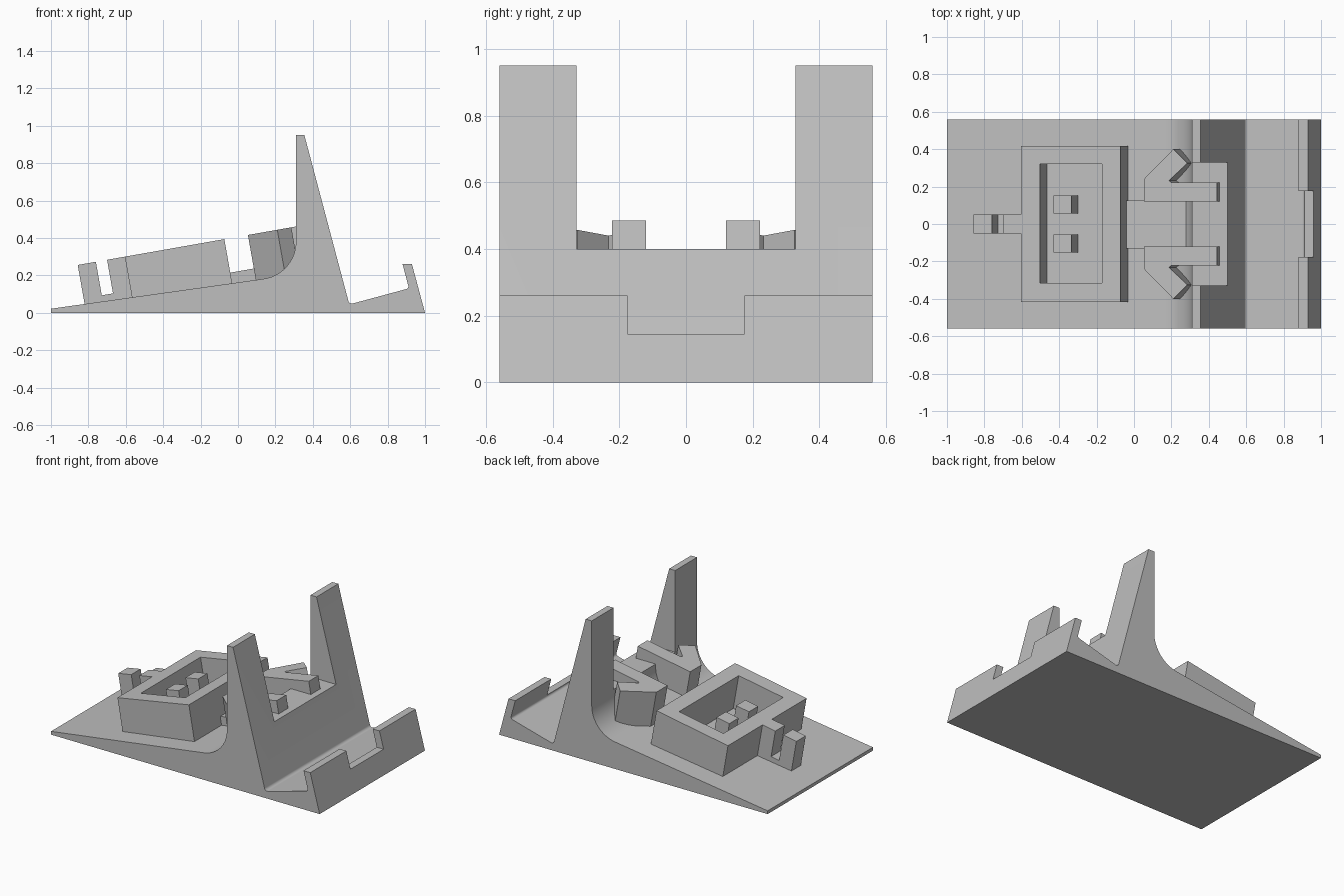
import bpy, bmesh, math
from mathutils import Vector

cube = bpy.data.objects.get("Cube")
if cube:
    bpy.data.objects.remove(cube, do_unlink=True)

GREY = (0.52, 0.52, 0.52, 1)
grey = bpy.data.materials.new("plain grey")
grey.diffuse_color = GREY
grey.use_nodes = True
grey.node_tree.nodes["Principled BSDF"].inputs["Base Color"].default_value = GREY

HALF = 0.56                      # half width of the stand
TILT = math.radians(10)          # tilt of the raised parts
DOWN = Vector((math.sin(TILT), 0, -math.cos(TILT)))
RIM, LOW = 0.407, 0.222          # height at x = 0 of the two tilted top planes


def solid(name, top, bottom, top_hole=None, bottom_hole=None):
    """Join two matching loops into a solid, or a ring if holes are given."""
    bm = bmesh.new()
    loops = [[bm.verts.new(p) for p in l] for l in (top, bottom, top_hole, bottom_hole) if l]
    n = len(top)

    def band(a, b):
        for i in range(n):
            j = (i + 1) % n
            bm.faces.new((a[i], a[j], b[j], b[i]))

    band(loops[0], loops[1])
    if top_hole:
        band(loops[2], loops[0])
        band(loops[1], loops[3])
        band(loops[3], loops[2])
    else:
        bm.faces.new(loops[0])
        bm.faces.new(loops[1])
    bmesh.ops.recalc_face_normals(bm, faces=bm.faces)
    mesh = bpy.data.meshes.new(name)
    bm.to_mesh(mesh)
    bm.free()
    mesh.materials.append(grey)
    obj = bpy.data.objects.new(name, mesh)
    bpy.context.collection.objects.link(obj)
    return obj


def raised(name, outline, plane=RIM, depth=0.25, hole=None):
    """Tilted block: plan outline lifted to a sloping plane, sunk into the base."""
    def lift(pts):
        return [Vector((x, y, plane + x * math.tan(TILT))) for x, y in pts]

    def sink(pts):
        return [p + DOWN * depth for p in lift(pts)]

    if hole:
        return solid(name, lift(outline), sink(outline), lift(hole), sink(hole))
    return solid(name, lift(outline), sink(outline))


def rect(x0, x1, y0, y1):
    return [(x0, y0), (x1, y0), (x1, y1), (x0, y1)]


def rounded(corners, steps=12):
    """Profile with arcs at corners that have a radius."""
    pts = []
    for i, (x, z, r) in enumerate(corners):
        c = Vector((x, z))
        if not r:
            pts.append(c)
            continue
        a = (Vector(corners[i - 1][:2]) - c).normalized()
        b = (Vector(corners[(i + 1) % len(corners)][:2]) - c).normalized()
        half = a.angle(b) / 2
        centre = c + (a + b).normalized() * (r / math.sin(half))
        start = c + a * (r / math.tan(half)) - centre
        end = c + b * (r / math.tan(half)) - centre
        for k in range(steps + 1):
            t = k / steps
            pts.append(centre + start.lerp(end, t).normalized() * r)
    return pts


# Stand body: ramp, upright, shelf and lip in one profile
profile = rounded([
    (-1, 0, 0), (1, 0, 0), (0.93, 0.26, 0), (0.88, 0.26, 0),
    (0.914, 0.131, 0.015), (0.595, 0.045, 0.02), (0.355, 0.95, 0),
    (0.31, 0.95, 0), (0.31, 0.206, 0.2), (-1, 0.022, 0)])
body = solid("stand_body",
             [(p.x, -HALF, p.y) for p in profile],
             [(p.x, HALF, p.y) for p in profile])


def cut(x0, x1, half, z0):
    """Remove a centred box-shaped notch, open at the top."""
    cutter = solid("notch_cutter", [(x, y, 1.2) for x, y in rect(x0, x1, -half, half)],
                   [(x, y, z0) for x, y in rect(x0, x1, -half, half)])
    cutter.hide_render = True
    mod = body.modifiers.new("notch", 'BOOLEAN')
    mod.operation, mod.solver, mod.object = 'DIFFERENCE', 'EXACT', cutter
    bpy.context.view_layer.objects.active = body
    bpy.ops.object.modifier_apply(modifier=mod.name)
    bpy.data.objects.remove(cutter, do_unlink=True)


cut(0.2, 0.7, 0.328, 0.4)        # gap between the two uprights
cut(0.8, 1.1, 0.176, 0.145)      # gap in the front lip

bpy.ops.object.select_all(action='DESELECT')
body.select_set(True)
bpy.context.view_layer.objects.active = body
bpy.ops.object.shade_smooth_by_angle(angle=math.radians(25))

# Frame and the two posts inside it
raised("frame", rect(-0.605, -0.073, -0.418, 0.418),
       hole=rect(-0.503, -0.172, -0.315, 0.32))
for side, y0 in (("right", -0.153), ("left", 0.055)):
    raised("inner_post_" + side, rect(-0.43, -0.335, y0, y0 + 0.098), RIM - 0.03, 0.225)

# Tail: tab, end post and the low strip joining them
raised("tail_tab", rect(-0.7, -0.6, -0.05, 0.05))
raised("tail_post", rect(-0.857, -0.76, -0.05, 0.05))
raised("tail_strip", rect(-0.8, -0.6, -0.05, 0.05), LOW, 0.06)

# Low strip between the frame and the upright
raised("centre_strip", rect(-0.06, 0.32, -0.13, 0.125), LOW, 0.08)

# Mirrored hooked blocks in front of the upright
hook = [(0.053, 0.12), (0.053, 0.24), (0.21, 0.4), (0.285, 0.325),
        (0.187, 0.232), (0.2, 0.222), (0.443, 0.222), (0.443, 0.12)]
for side, s in (("right", -1), ("left", 1)):
    raised("hook_" + side, [(x, s * y) for x, y in hook])
